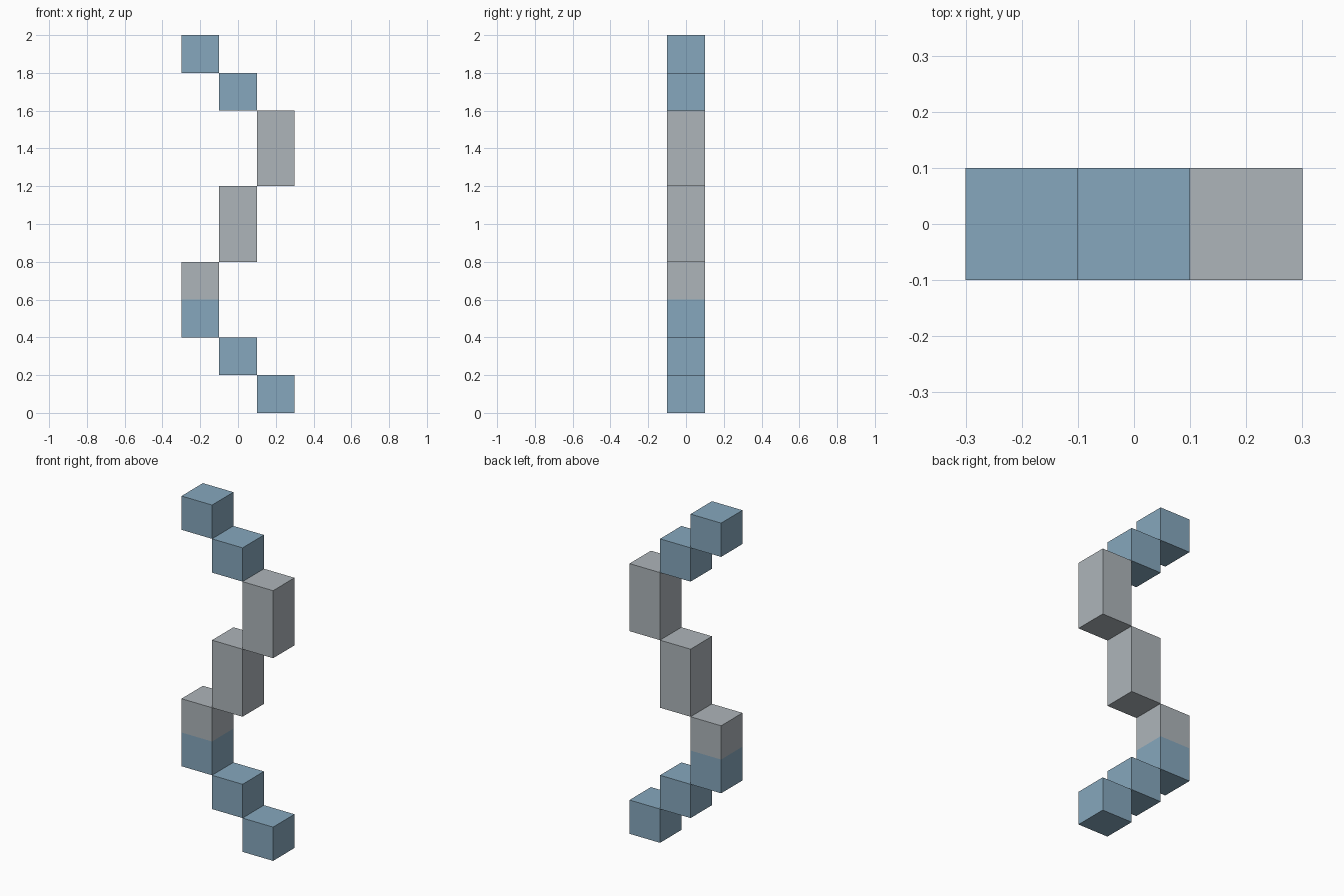
import bpy
import bmesh
from mathutils import Matrix, Vector

cube = bpy.data.objects.get("Cube")
if cube:
    bpy.data.objects.remove(cube, do_unlink=True)


def make_material(name, rgb):
    mat = bpy.data.materials.new(name)
    mat.use_nodes = True
    color = (*rgb, 1.0)
    mat.diffuse_color = color
    mat.node_tree.nodes["Principled BSDF"].inputs["Base Color"].default_value = color
    return mat


BLUE = make_material("soft_blue", (0.24, 0.39, 0.51))
GREY = make_material("light_grey", (0.42, 0.46, 0.49))
WIDTH = 0.2


def make_block(name, x, bottom, top, materials, split=None):
    """Square block; an optional split height gives the upper part the second material."""
    bm = bmesh.new()
    place = Matrix.Translation((x, 0, (bottom + top) / 2))
    size = Matrix.Diagonal((WIDTH, WIDTH, top - bottom, 1))
    bmesh.ops.create_cube(bm, size=1, matrix=place @ size)
    if split is not None:
        bmesh.ops.bisect_plane(bm, geom=bm.verts[:] + bm.edges[:] + bm.faces[:],
                               plane_co=Vector((0, 0, split)), plane_no=Vector((0, 0, 1)))
        for face in bm.faces:
            face.material_index = int(face.calc_center_median().z > split)
    mesh = bpy.data.meshes.new(name)
    bm.to_mesh(mesh)
    bm.free()
    for mat in materials:
        mesh.materials.append(mat)
    obj = bpy.data.objects.new(name, mesh)
    bpy.context.collection.objects.link(obj)
    return obj


# Lower steps climbing toward -x
make_block("bottom_step", 0.2, 0.0, 0.2, [BLUE])
make_block("second_step", 0.0, 0.2, 0.4, [BLUE])

# Two-tone block at the lower turn
make_block("two_tone_block", -0.2, 0.4, 0.8, [BLUE, GREY], split=0.6)

# Tall middle blocks climbing toward +x
make_block("middle_block", 0.0, 0.8, 1.2, [GREY])
make_block("upper_turn_block", 0.2, 1.2, 1.6, [GREY])

# Upper steps climbing back toward -x
make_block("upper_step", 0.0, 1.6, 1.8, [BLUE])
make_block("top_step", -0.2, 1.8, 2.0, [BLUE])
